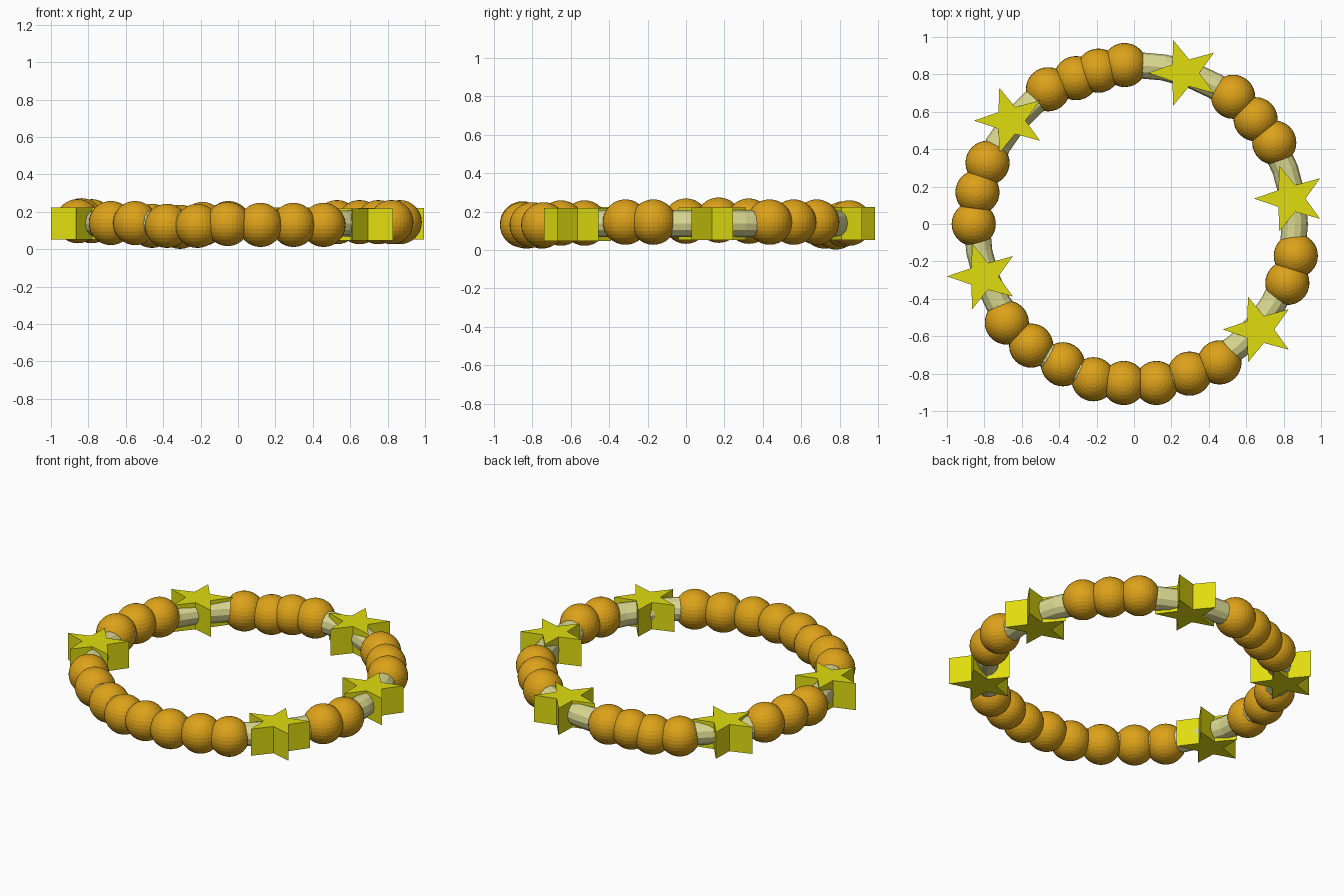
import bpy
import bmesh
from math import sin, cos, pi

if "Cube" in bpy.data.objects:
    bpy.data.objects.remove(bpy.data.objects["Cube"])


def material(name, rgb):
    m = bpy.data.materials.new(name)
    m.diffuse_color = (*rgb, 1)
    m.use_nodes = True
    m.node_tree.nodes["Principled BSDF"].inputs["Base Color"].default_value = m.diffuse_color
    return m


def make_object(name, mesh, mat, loc):
    ob = bpy.data.objects.new(name, mesh)
    bpy.context.collection.objects.link(ob)
    ob.location = loc
    if not mesh.materials:
        mesh.materials.append(mat)
    return ob


amber = material("amber", (0.72, 0.36, 0.01))
yellow = material("yellow", (0.75, 0.72, 0.005))
cream = material("cream", (0.70, 0.69, 0.28))

# Band: faceted tube running through every bead
bpy.ops.mesh.primitive_torus_add(major_radius=0.85, minor_radius=0.07,
                                 major_segments=36, minor_segments=12,
                                 location=(0.01, 0, 0.138))
band = bpy.context.object
band.name = "band"
band.data.materials.append(cream)

# Round beads, hand-strung so slightly uneven: x, y, z
beads = [
    (-0.46, 0.72, 0.125), (-0.31, 0.78, 0.12), (-0.19, 0.82, 0.135), (-0.05, 0.85, 0.14),
    (0.53, 0.68, 0.145), (0.65, 0.56, 0.145), (0.75, 0.435, 0.145),
    (0.865, -0.17, 0.145), (0.82, -0.315, 0.145),
    (0.457, -0.74, 0.13), (0.297, -0.80, 0.13), (0.12, -0.85, 0.13), (-0.055, -0.85, 0.135),
    (-0.217, -0.83, 0.125), (-0.38, -0.75, 0.125), (-0.55, -0.65, 0.14), (-0.68, -0.527, 0.14),
    (-0.857, 0.0, 0.15), (-0.837, 0.17, 0.155), (-0.783, 0.327, 0.15),
]
bm = bmesh.new()
bmesh.ops.create_uvsphere(bm, u_segments=32, v_segments=16, radius=0.118)
bead_mesh = bpy.data.meshes.new("round_bead")
bm.to_mesh(bead_mesh)
bm.free()
for i, loc in enumerate(beads):
    make_object(f"round_bead_{i + 1}", bead_mesh, amber, loc)

# Star beads: five-pointed outline, one point facing -x, extruded upwards
bm = bmesh.new()
outline = []
for k in range(10):
    r = 1.0 if k % 2 == 0 else 0.41
    a = pi + k * pi / 5
    outline.append(bm.verts.new((0.195 * r * cos(a), 0.184 * r * sin(a), -0.085)))
base = bm.faces.new(outline)
top = bmesh.ops.extrude_face_region(bm, geom=[base], use_keep_orig=True)
bmesh.ops.translate(bm, vec=(0, 0, 0.17),
                    verts=[v for v in top["geom"] if isinstance(v, bmesh.types.BMVert)])
bmesh.ops.recalc_face_normals(bm, faces=bm.faces)
star_mesh = bpy.data.meshes.new("star_bead")
bm.to_mesh(star_mesh)
bm.free()
stars = [(0.837, 0.136, 0.136), (0.67, -0.564, 0.132), (-0.66, 0.553, 0.138),
         (-0.805, -0.28, 0.138), (0.27, 0.808, 0.138)]
for i, loc in enumerate(stars):
    make_object(f"star_bead_{i + 1}", star_mesh, yellow, loc)
